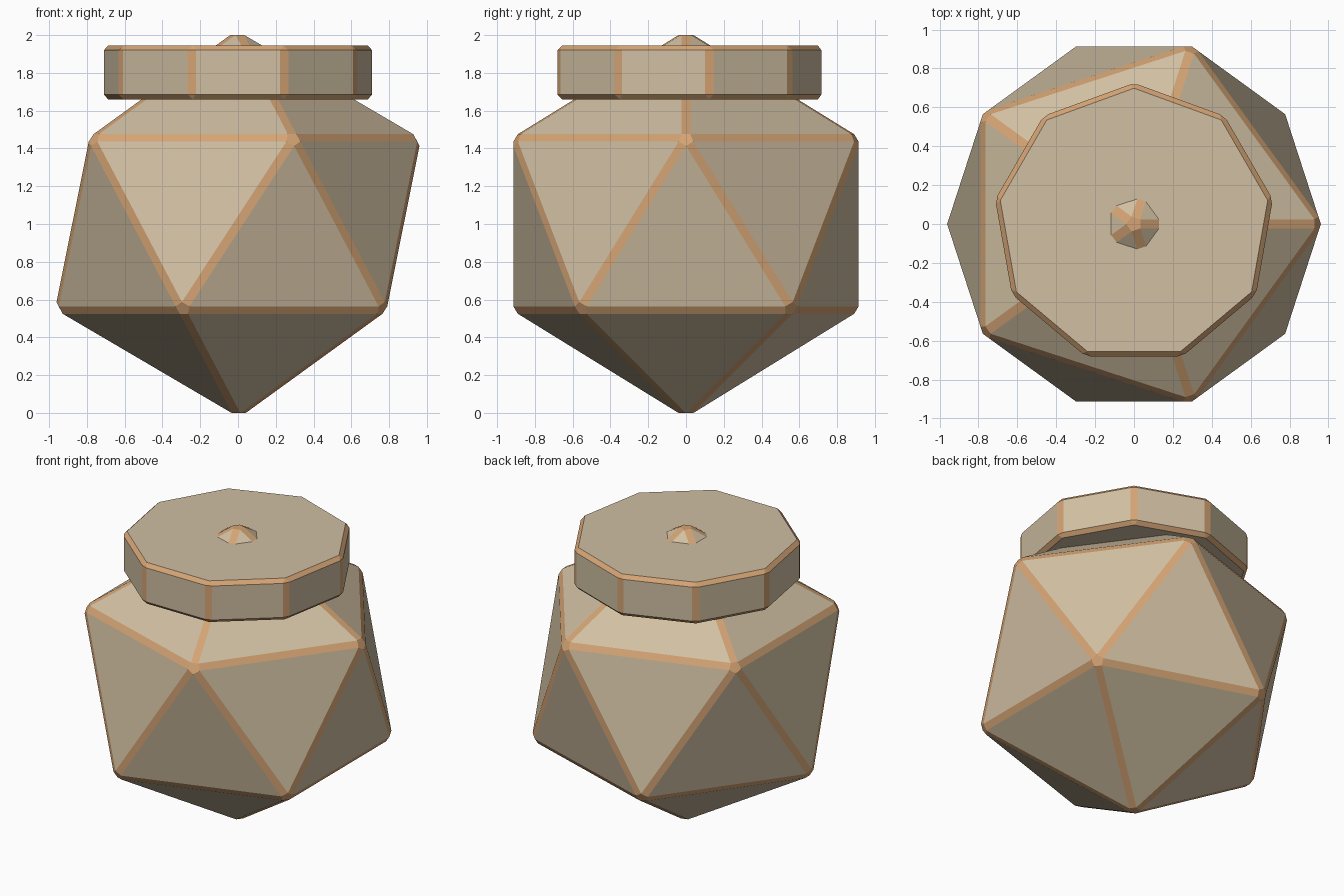
import bpy, bmesh
from mathutils import Matrix

if "Cube" in bpy.data.objects:
    bpy.data.objects.remove(bpy.data.objects["Cube"])


def material(name, color):
    m = bpy.data.materials.new(name)
    m.diffuse_color = (*color, 1)
    m.use_nodes = True
    m.node_tree.nodes["Principled BSDF"].inputs["Base Color"].default_value = m.diffuse_color
    return m


stone = material("tan stone", (0.63, 0.52, 0.36))
copper = material("copper edge", (0.66, 0.37, 0.175))


def finish(name, bm, width):
    # chamfer every edge; the chamfer faces take the copper colour
    bmesh.ops.bevel(bm, geom=bm.edges[:] + bm.verts[:], offset=width,
                    offset_type='OFFSET', segments=1, profile=0.5,
                    affect='EDGES', material=1)
    bmesh.ops.recalc_face_normals(bm, faces=bm.faces[:])
    me = bpy.data.meshes.new(name)
    bm.to_mesh(me)
    bm.free()
    me.materials.append(stone)
    me.materials.append(copper)
    ob = bpy.data.objects.new(name, me)
    bpy.context.collection.objects.link(ob)
    return ob


# Faceted twenty-sided body, slightly wider than tall
bm = bmesh.new()
bmesh.ops.create_icosphere(bm, subdivisions=1, radius=1.0,
                           matrix=Matrix.Diagonal((1.085, 1.085, 1.03, 1)))
body = finish("jar_body", bm, 0.025)
body.location.z = 1.0

# Nine-sided lid, with a corner pointing to the back
bm = bmesh.new()
bmesh.ops.create_cone(bm, cap_ends=True, segments=9, radius1=0.725,
                      radius2=0.725, depth=0.285)
lid = finish("jar_lid", bm, 0.025)
lid.location.z = 1.8025
